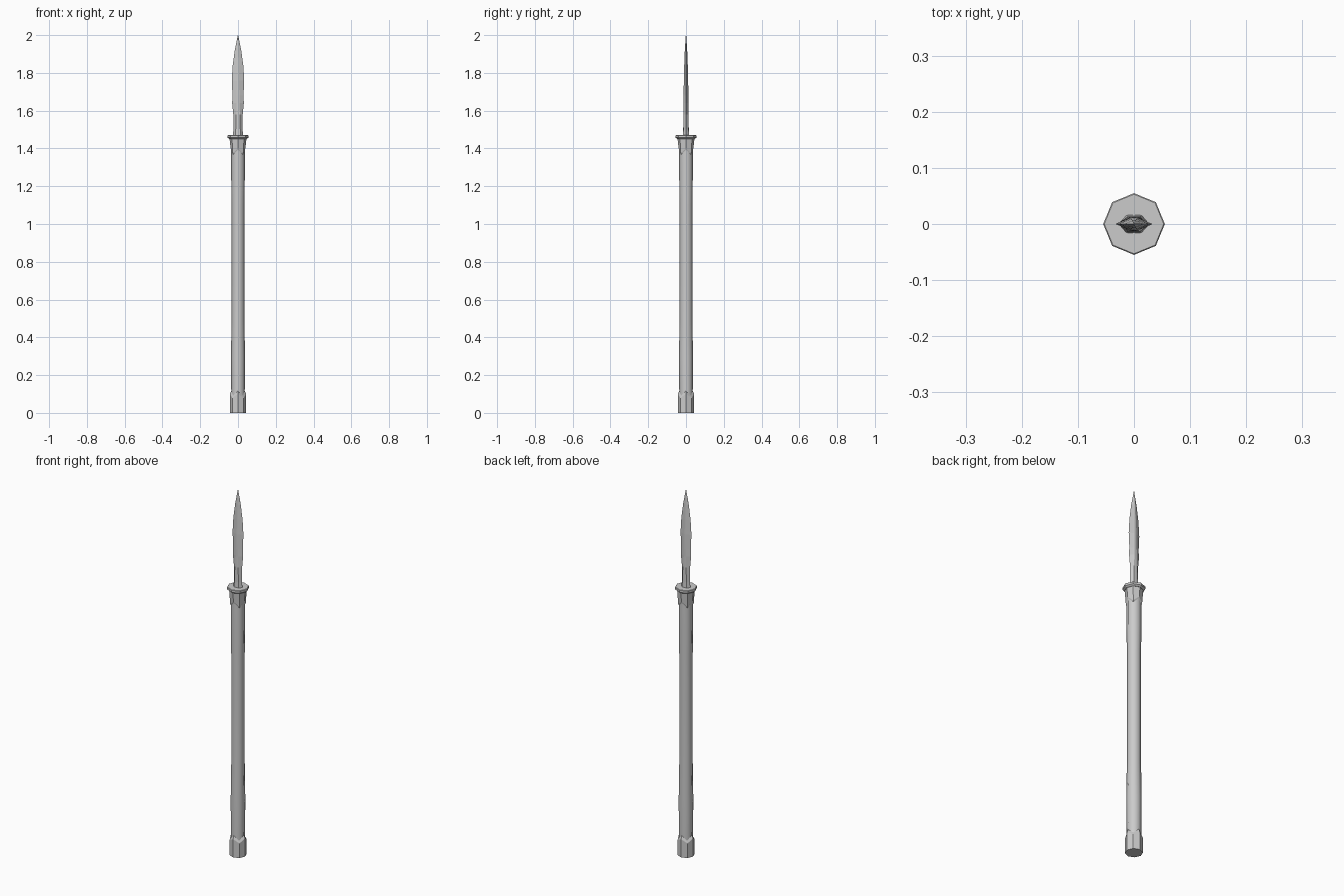
import bpy, bmesh, math

if "Cube" in bpy.data.objects:
    bpy.data.objects.remove(bpy.data.objects["Cube"])


def loft(name, rings, smooth=False):
    """Skin a stack of equal-length rings and cap both ends."""
    bm = bmesh.new()
    rows = [[bm.verts.new(p) for p in r] for r in rings]
    n = len(rows[0])
    for a, b in zip(rows, rows[1:]):
        for i in range(n):
            j = (i + 1) % n
            bm.faces.new((a[i], a[j], b[j], b[i]))
    bm.faces.new(rows[0][::-1])
    bm.faces.new(rows[-1])
    bmesh.ops.remove_doubles(bm, verts=bm.verts, dist=1e-6)
    bmesh.ops.recalc_face_normals(bm, faces=bm.faces)
    me = bpy.data.meshes.new(name)
    bm.to_mesh(me)
    bm.free()
    ob = bpy.data.objects.new(name, me)
    bpy.context.collection.objects.link(ob)
    if smooth:
        for p in me.polygons:
            p.use_smooth = len(p.vertices) == 4
    return ob


def octagon(r, z, zd=None):
    """Eight-sided ring; zd is the height of the diagonal corners."""
    zd = z if zd is None else zd
    return [(r * math.cos(i * math.pi / 4), r * math.sin(i * math.pi / 4),
             zd if i % 2 else z) for i in range(8)]


# Long shaft, slightly slimmer in the middle
loft("shaft", [octagon(r, z) for r, z in (
    (0.035, 0.02), (0.037, 0.3), (0.034, 0.5), (0.034, 1.1),
    (0.036, 1.25), (0.036, 1.45))], smooth=True)

# Butt cap with zigzag upper rim
loft("butt_cap", [octagon(0.043, 0), octagon(0.043, 0.10, 0.08),
                  octagon(0.035, 0.117, 0.093)])

# Flared collar with zigzag lower rim
loft("collar", [octagon(0.035, 1.39, 1.365), octagon(0.039, 1.40, 1.375),
                octagon(0.045, 1.455)])

# Guard plate
loft("guard", [octagon(0.046, 1.45), octagon(0.055, 1.457),
               octagon(0.055, 1.468), octagon(0.053, 1.47)])


# Blade: six-sided section, narrowing to a ridge and a point
def blade_ring(z, w, t, flat):
    return [(w, 0, z), (flat, t, z), (0, t * 1.05, z), (-flat, t, z),
            (-w, 0, z), (-flat, -t, z), (0, -t * 1.05, z), (flat, -t, z)]


loft("blade", [blade_ring(*s) for s in (
    (1.46, 0.028, 0.016, 0.014), (1.50, 0.024, 0.014, 0.012),
    (1.58, 0.025, 0.013, 0.010), (1.64, 0.031, 0.012, 0.008),
    (1.68, 0.029, 0.012, 0.007), (1.76, 0.033, 0.011, 0.006),
    (1.84, 0.028, 0.009, 0.005), (1.92, 0.017, 0.006, 0.003),
    (2.00, 0.001, 0.001, 0.0005))])
